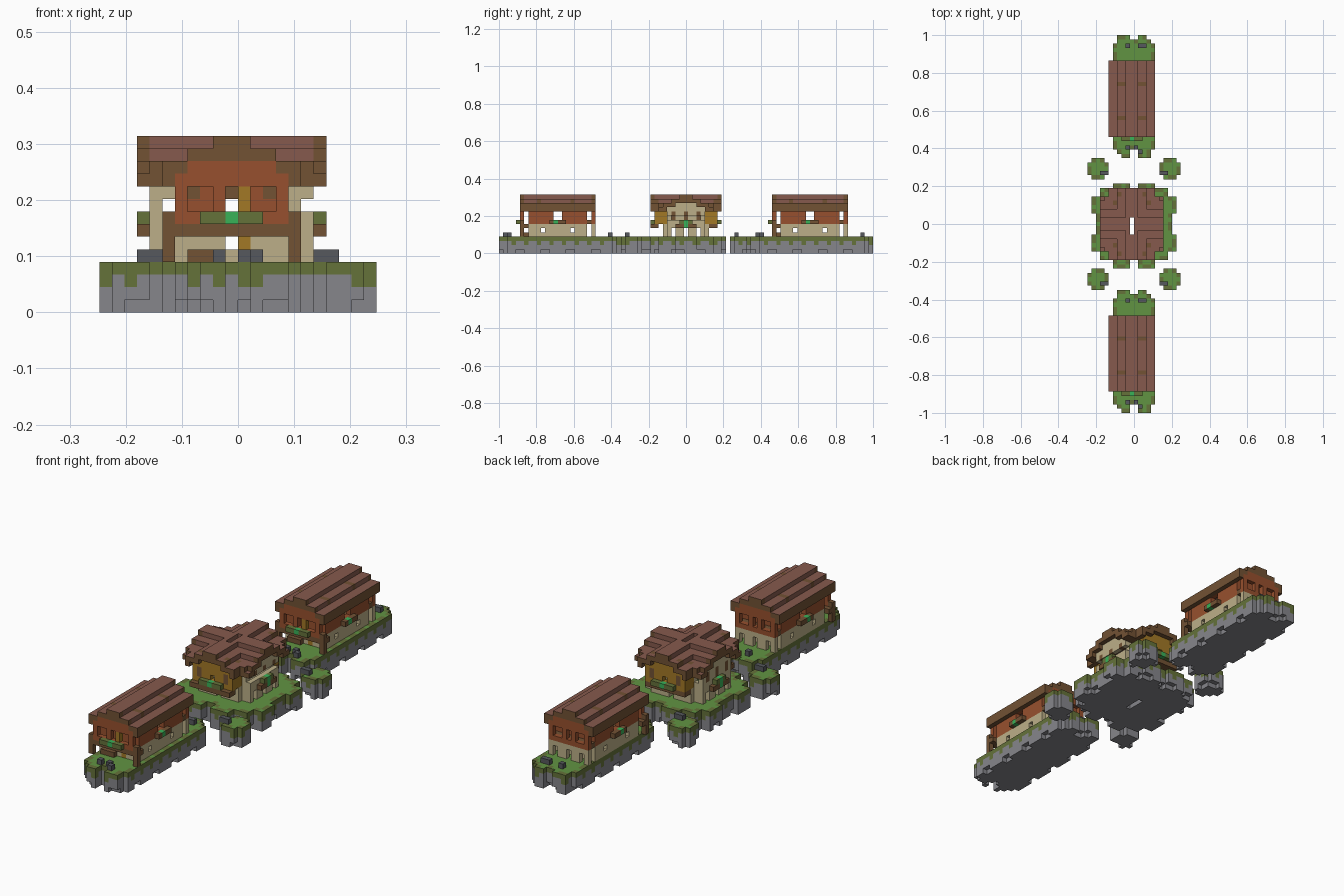
import bpy, bmesh

cube = bpy.data.objects.get("Cube")
if cube:
    bpy.data.objects.remove(cube)

U = 2 / 89  # edge of one block


def srgb(*rgb):
    return tuple((c / 255 / 12.92 if c < 11 else ((c / 255 + 0.055) / 1.055) ** 2.4) for c in rgb) + (1,)


COLOURS = {
    "stone": srgb(134, 134, 139), "rock": srgb(86, 88, 93),
    "grass": srgb(97, 148, 66), "moss": srgb(101, 114, 58),
    "plaster": srgb(188, 175, 136), "orange": srgb(151, 80, 46),
    "timber": srgb(114, 82, 52), "tile": srgb(134, 90, 77),
    "gold": srgb(162, 120, 38), "leaf": srgb(56, 178, 88),
}
MATS = {}
for name, col in COLOURS.items():
    m = bpy.data.materials.new(name)
    m.use_nodes = True
    m.diffuse_color = col
    bsdf = m.node_tree.nodes["Principled BSDF"]
    bsdf.inputs["Base Color"].default_value = col
    bsdf.inputs["Roughness"].default_value = 0.9
    MATS[name] = m
ORDER = list(COLOURS)
# Blocks whose top differs from their sides
TOPPED = {"turf": ("moss", "grass"), "eave": ("timber", "tile")}

parts = {}


def fill(part, xs, ys, zs, mat):
    """Fill a range of blocks; mat None carves them away."""
    cells = parts.setdefault(part, {})
    for x in range(*xs):
        for y in range(*ys):
            for z in range(*zs):
                if mat:
                    cells[x, y, z] = mat
                else:
                    cells.pop((x, y, z), None)


def room(part, xs, ys, zs, mat):
    """Hollow room with walls one block thick."""
    fill(part, xs, ys, zs, mat)
    fill(part, (xs[0] + 1, xs[1] - 1), (ys[0] + 1, ys[1] - 1), zs, None)


def build(part, cells):
    bm = bmesh.new()
    verts = {}

    def vert(p):
        if p not in verts:
            verts[p] = bm.verts.new((p[0] * U, (p[1] - 0.5) * U, p[2] * U))
        return verts[p]

    for cell, mat in cells.items():
        side, top = TOPPED.get(mat, (mat, mat))
        for axis in range(3):
            for s in (0, 1):
                near = list(cell)
                near[axis] += 2 * s - 1
                if tuple(near) in cells:
                    continue
                a, b = (axis + 1) % 3, (axis + 2) % 3
                ring = []
                for da, db in ((0, 0), (1, 0), (1, 1), (0, 1)):
                    p = list(cell)
                    p[axis] += s
                    p[a] += da
                    p[b] += db
                    ring.append(vert(tuple(p)))
                face = bm.faces.new(ring if s else ring[::-1])
                face.material_index = ORDER.index(top if axis == 2 and s else side)
    mesh = bpy.data.meshes.new(part)
    bm.to_mesh(mesh)
    bm.free()
    for name in ORDER:
        mesh.materials.append(MATS[name])
    bpy.context.collection.objects.link(bpy.data.objects.new(part, mesh))


def island(part, rects, notches=()):
    """Stone base with a ragged turf cap; the rim is mossy."""
    plan = {(x, y) for x0, x1, y0, y1 in rects for x in range(x0, x1) for y in range(y0, y1)}
    plan -= {(x, y) for x0, x1, y0, y1 in notches for x in range(x0, x1) for y in range(y0, y1)}
    cells = parts.setdefault(part, {})
    for x, y in plan:
        rim = any((x + i, y + j) not in plan for i, j in ((1, 0), (-1, 0), (0, 1), (0, -1)))
        for z in range(4):
            cells[x, y, z] = "stone"
        cells[x, y, 3] = "moss" if rim and (x + y) % 3 else "turf"
        if (2 * x + y) % 3 == 0:
            cells[x, y, 2] = "moss"
        if rim and (x + y) // 2 % 3 == 0:
            cells.pop((x, y, 0))


TOP = [14, 14, 13, 13, 12, 12, 11]
LOW = [12, 12, 12, 11, 11, 10, 10]


def gable_roof(part, length, centre, half, along_y):
    """Stepped roof with timber ends and eaves."""
    for i in range(*length):
        for k in range(centre - half, centre + half + 1):
            d = abs(k - centre)
            end = i in (length[0], length[1] - 1)
            xs, ys = ((k, k + 1), (i, i + 1)) if along_y else ((i, i + 1), (k, k + 1))
            fill(part, xs, ys, (LOW[d], TOP[d]), "eave" if end or d >= 5 else "tile")


def house(tag, o):
    def Y(a, b):
        return (a + o, b + o)

    # Ground
    ground = tag + "_island"
    island(ground, [(-5, 5, 2 + o, 27 + o), (-4, 4, o, 29 + o)],
           [(-1, 1, o, 2 + o), (-1, 1, 28 + o, 29 + o), (-4, -3, o, 1 + o), (3, 4, 28 + o, 29 + o)])
    for x, y in ((-2, 2), (1, 1), (0, 2), (-2, 26), (2, 26), (1, 26)):
        fill(ground, (x, x + 1), Y(y, y + 1), (4, 5), "rock")

    # Walls: plaster below, orange above, open galleries at both ends
    w = tag + "_walls"
    room(w, (-5, 4), Y(7, 21), (4, 7), "plaster")
    room(w, (-5, 4), Y(7, 21), (7, 11), "orange")
    fill(w, (-4, 3), Y(8, 20), (6, 7), "timber")
    fill(w, (-5, 4), Y(22, 23), (4, 7), "plaster")
    for y in (5, 22):
        fill(w, (-5, 4), Y(y, y + 1), (7, 11), "orange")
        fill(w, (-4, 3), Y(y, y + 1), (11, 12), "orange")
        for x0, x1 in ((-4, -2), (-1, 0), (1, 3)):
            fill(w, (x0, x1), Y(y, y + 1), (8, 10), None)
    fill(w, (-4, 3), Y(7, 8), (11, 12), "orange")
    fill(w, (0, 1), Y(5, 6), (8, 10), "gold")
    fill(w, (0, 1), Y(7, 8), (4, 6), "gold")
    for x in (-4, -1, 2):
        fill(w, (x, x + 1), Y(7, 8), (9, 10), "timber")
        fill(w, (x, x + 1), Y(20, 21), (9, 10), "timber")
        fill(w, (x, x + 1), Y(22, 23), (4, 6), None)
    for z in (5, 8):
        fill(w, (-1, 0), Y(5, 23), (z, z + 1), None)
    fill(w, (-5, 4), Y(13, 15), (8, 10), None)
    for y in (10, 17):
        fill(w, (-5, 4), Y(y, y + 1), (5, 6), None)

    # Balconies, posts and window boxes
    b = tag + "_balcony"
    fill(b, (-6, 5), Y(5, 7), (6, 7), "timber")
    fill(b, (-6, 5), Y(5, 6), (7, 8), "timber")
    fill(b, (-5, 4), Y(21, 23), (7, 8), "timber")
    fill(b, (-3, 2), Y(4, 5), (7, 8), "moss")
    fill(b, (-1, 0), Y(4, 5), (7, 8), "leaf")
    for x in (-6, 4):
        fill(b, (x, x + 1), Y(5, 6), (4, 6), "timber")
        fill(b, (x, x + 1), Y(12, 16), (7, 8), "timber")
        fill(b, (x, x + 1), Y(13, 14), (7, 8), "leaf")
    fill(b, (-4, -1), Y(6, 7), (4, 5), "timber")

    # Roof with timber hatches
    r = tag + "_roof"
    gable_roof(r, Y(5, 23), -1, 5, True)
    for x0, x1 in ((-4, -2), (1, 3)):
        for y in (9, 17):
            fill(r, (x0, x1), Y(y, y + 1), (12, 13), "timber")


house("front_house", -44)
house("back_house", 16)

# Four stepping islands with a rock each
for x in (-11, 6):
    for y in (-15, 11):
        name = ("left" if x > 0 else "right") + ("_front" if y < 0 else "_back") + "_islet"
        inner = 1 if x < 0 else 0
        island(name, [(x, x + 5, y + 1, y + 4), (x + inner, x + 4 + inner, y + 1, y + 4), (x + 1, x + 4, y, y + 5)])
        rx = -8 if x < 0 else 6
        fill(name, (rx, rx + 2), (y + 1, y + 2), (4, 5), "rock")

# Central island
island("central_island",
       [(-10, 10, -6, 7), (-8, 8, -8, 9), (-5, 5, -10, 10)],
       [(-1, 1, -10, -8), (-1, 1, 9, 10), (-10, -9, -2, 3), (9, 10, -2, 3)])

# Central hall: plaster cross arm and overhanging gold arm
hall = "central_hall"
room(hall, (-5, 4), (-5, 6), (4, 7), "plaster")
room(hall, (-5, 4), (-7, 8), (7, 11), "gold")
room(hall, (-7, 6), (-4, 5), (4, 11), "plaster")
for x in (-7, 5):
    fill(hall, (x, x + 1), (-3, 4), (11, 12), "plaster")
    for y in (-3, 0, 3):
        fill(hall, (x, x + 1), (y, y + 1), (8, 10), "timber")
        fill(hall, (x, x + 1), (y, y + 1), (4, 6), None)
for y in (-7, 7):
    fill(hall, (-4, 3), (y, y + 1), (11, 12), "gold")
    for x in (-4, 2):
        fill(hall, (x, x + 1), (y, y + 1), (8, 10), "timber")
for x in (-6, -1, 5):
    fill(hall, (x, x + 1), (-7, 8), (8, 9), None)
fill(hall, (-1, 0), (-7, 8), (4, 6), None)

# Hall balconies and plants
porch = "central_balcony"
for y in (-8, 6):
    fill(porch, (-5, 4), (y, y + 2), (6, 7), "timber")
for y in (-8, 8):
    fill(porch, (-3, 2), (y, y + 1), (7, 8), "moss")
    fill(porch, (-1, 0), (y, y + 1), (7, 8), "leaf")
for x in (-8, 6):
    fill(porch, (x, x + 1), (-2, 3), (6, 7), "timber")
    fill(porch, (x, x + 1), (-1, 2), (7, 8), "moss")
    fill(porch, (x, x + 1), (0, 1), (6, 8), "leaf")

# Crossed gable roof
roof = "central_roof"
fill(roof, (-7, 6), (-6, 7), (11, 12), "eave")
gable_roof(roof, (-8, 7), 0, 6, False)
gable_roof(roof, (-8, 9), -1, 5, True)
for x in (-5, 3):
    for y in (-5, 5):
        fill(roof, (x, x + 1), (y, y + 1), (11, 12), "timber")
for x in (-4, 2):
    for y in (-7, 7):
        fill(roof, (x, x + 1), (y, y + 1), (12, 13), "timber")

# Light shaft through the middle
for part in ("central_island", hall, roof):
    fill(part, (-1, 0), (-2, 2), (0, 14), None)

for part, cells in parts.items():
    build(part, cells)
